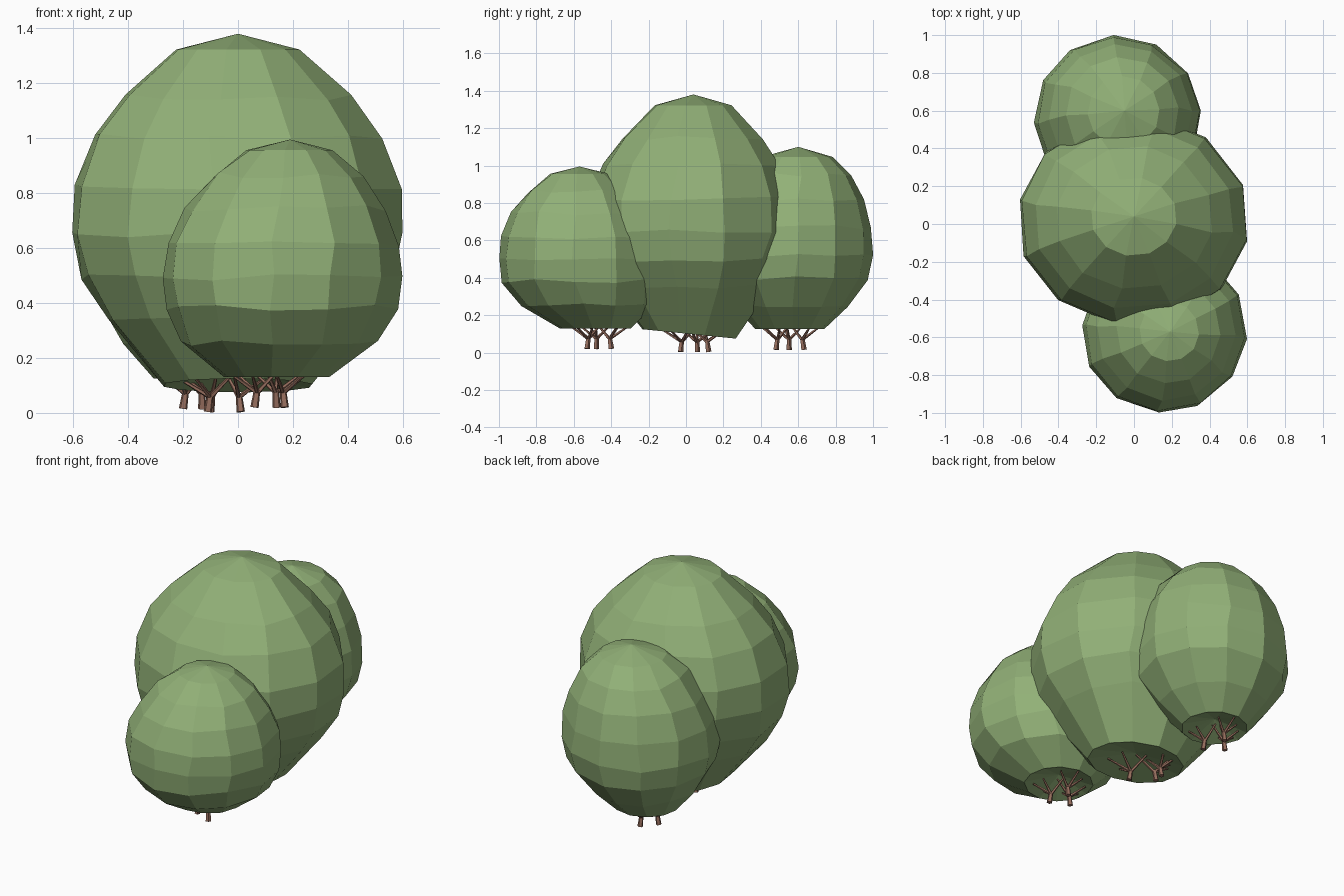
import bpy, bmesh, math, random
from mathutils import Vector

cube = bpy.data.objects.get("Cube")
if cube:
    bpy.data.objects.remove(cube)
random.seed(4)


def material(name, rgb):
    m = bpy.data.materials.new(name)
    m.use_nodes = True
    m.diffuse_color = (*rgb, 1)
    m.node_tree.nodes["Principled BSDF"].inputs["Base Color"].default_value = (*rgb, 1)
    return m


LEAF = material("leaf green", (0.285, 0.435, 0.185))
BARK = material("bark brown", (0.30, 0.152, 0.108))
SEGMENTS = 12
# height fraction and radius fraction of each ring, bottom to top
MIDDLE = [(0, 0.45), (0.195, 0.78), (0.31, 0.93), (0.43, 1), (0.565, 0.98),
          (0.71, 0.86), (0.82, 0.68), (0.955, 0.37)]
FRONT = [(0, 0.44), (0.14, 0.82), (0.29, 0.97), (0.42, 1), (0.56, 0.965),
         (0.71, 0.84), (0.85, 0.63), (0.955, 0.36)]
BACK = [(0, 0.42), (0.13, 0.70), (0.28, 0.94), (0.40, 1), (0.56, 0.97),
        (0.71, 0.86), (0.85, 0.68), (0.945, 0.43)]


def finish(bm, name, mat):
    bmesh.ops.recalc_face_normals(bm, faces=bm.faces)
    mesh = bpy.data.meshes.new(name)
    bm.to_mesh(mesh)
    bm.free()
    mesh.materials.append(mat)
    obj = bpy.data.objects.new(name, mesh)
    bpy.context.collection.objects.link(obj)


def foliage(name, profile, centre, radius, z0, z1, base, apex, phase, tilt):
    """Faceted egg-shaped crown whose axis bends from base to apex."""
    bm = bmesh.new()
    centre, base, apex = Vector(centre), Vector(base), Vector(apex)
    rings = []
    for t, r in profile:
        low = max(0, 1 - t / 0.3)
        high = max(0, (t - 0.5) / 0.5)
        mid = centre + (base - centre) * low + (apex - centre) * high
        ring = []
        for i in range(SEGMENTS):
            a = math.radians(phase) + math.tau * i / SEGMENTS + random.uniform(-0.03, 0.03)
            k = r * random.uniform(0.99, 1.01)
            x, y = radius[0] * k * math.cos(a), radius[1] * k * math.sin(a)
            z = z0 + t * (z1 - z0) + tilt * y * max(0, 1 - t / 0.15)
            if 0 < t < 0.9:
                z += random.uniform(-0.012, 0.012)
            ring.append(bm.verts.new((mid.x + x, mid.y + y, z)))
        rings.append(ring)
    top = bm.verts.new((apex.x, apex.y, z1))
    hollow = bm.verts.new((base.x, base.y, z0 + 0.06))
    for i in range(SEGMENTS):
        j = (i + 1) % SEGMENTS
        for a, b in zip(rings, rings[1:]):
            bm.faces.new((a[i], a[j], b[j], b[i]))
        bm.faces.new((rings[-1][i], rings[-1][j], top))
        bm.faces.new((rings[0][j], rings[0][i], hollow))
    finish(bm, name, LEAF)


def limb(bm, start, end, r1, r2):
    """Tapered five-sided stick between two points."""
    d = end - start
    made = bmesh.ops.create_cone(bm, cap_ends=True, segments=5, radius1=r1,
                                 radius2=r2, depth=d.length)["verts"]
    turn = Vector((0, 0, 1)).rotation_difference(d)
    for v in made:
        v.co = turn @ v.co + (start + end) / 2


def stems(name, feet, ground, rim, reach):
    """Short leaning trunks, each forking into thin spreading branches."""
    bm = bmesh.new()
    middle = sum((Vector((x, y, 0)) for x, y in feet), Vector()) / len(feet)
    for x, y in feet:
        foot = Vector((x, y, ground))
        out = Vector((x, y, 0)) - middle
        heading = math.atan2(out.y, out.x)
        fork = foot - out.normalized() * 0.01 + Vector((0, 0, 0.065))
        limb(bm, foot, fork, 0.016, 0.012)
        for turn, far, rise in ((-0.9, 0.9, 0.01), (0.2, 1, 0.015),
                                (1.2, 0.8, 0.01), (2.9, 0.8, 0.035)):
            a = heading + turn
            tip = fork + Vector((math.cos(a), math.sin(a), 0)) * reach * far
            tip.z = rim + rise
            limb(bm, fork - Vector((0, 0, 0.012)), tip, 0.009, 0.005)
    finish(bm, name, BARK)


# Large middle bush
foliage("middle_foliage", MIDDLE, (0, 0.02), (0.615, 0.56), 0.10, 1.38, (0, 0.015),
        (0, 0.04), -10, -0.10)
stems("middle_stems", [(0.01, -0.03), (-0.11, 0.06), (-0.10, 0.12)], 0.004, 0.12, 0.13)

# Small front bush
foliage("front_foliage", FRONT, (0.16, -0.565), (0.437, 0.438), 0.13, 0.995, (0.14, -0.485),
        (0.19, -0.57), -5, 0)
stems("front_stems", [(0.17, -0.53), (0.06, -0.48), (0.14, -0.40)], 0.02, 0.125, 0.10)

# Medium back bush
foliage("back_foliage", BACK, (-0.088, 0.56), (0.443, 0.437), 0.125, 1.10, (-0.12, 0.555),
        (-0.05, 0.60), 4, 0)
stems("back_stems", [(-0.10, 0.48), (-0.20, 0.55), (-0.13, 0.63)], 0.015, 0.12, 0.09)
